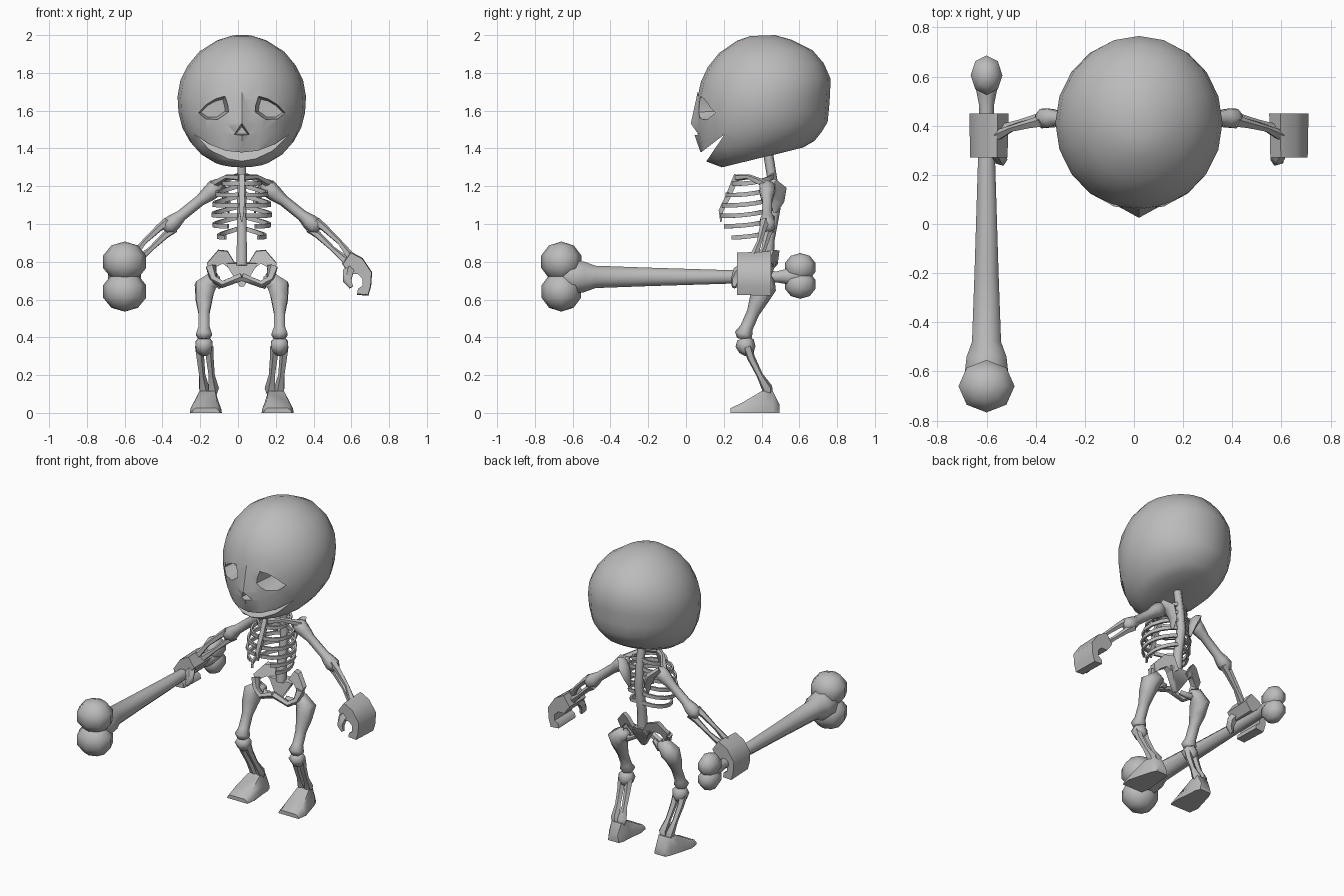
import bpy, bmesh, math
from mathutils import Vector, Matrix

if "Cube" in bpy.data.objects:
    bpy.data.objects.remove(bpy.data.objects["Cube"])

CX = 0.02  # symmetry plane of the body
bone = bpy.data.materials.new("bone_grey")
bone.diffuse_color = (0.5, 0.5, 0.5, 1)
bone.use_nodes = True
bone.node_tree.nodes["Principled BSDF"].inputs["Base Color"].default_value = bone.diffuse_color


def finish(name, bm, angle=70):
    bmesh.ops.recalc_face_normals(bm, faces=bm.faces[:])
    me = bpy.data.meshes.new(name)
    bm.to_mesh(me)
    bm.free()
    ob = bpy.data.objects.new(name, me)
    bpy.context.collection.objects.link(ob)
    me.materials.append(bone)
    shade(ob, angle)
    return ob


def shade(ob, angle):
    bpy.ops.object.select_all(action='DESELECT')
    ob.select_set(True)
    bpy.context.view_layer.objects.active = ob
    bpy.ops.object.shade_smooth_by_angle(angle=math.radians(angle))


def loft(name, rings, s=1, cx=CX, angle=70):
    """Skin a list of equal point rings; s=-1 mirrors about the body plane."""
    bm = bmesh.new()
    vs = [[bm.verts.new((cx + s * p[0], p[1], p[2])) for p in r] for r in rings]
    n = len(rings[0])
    for a, b in zip(vs, vs[1:]):
        for i in range(n):
            j = (i + 1) % n
            bm.faces.new((a[i], a[j], b[j], b[i]))
    bm.faces.new(vs[0][::-1])
    bm.faces.new(vs[-1])
    return finish(name, bm, angle)


def tube(name, pts, s=1, sides=6, flat=1.0, cx=CX):
    """Tapered tube through (x, y, z, radius) points; flat squashes its thickness."""
    P = [Vector(p[:3]) for p in pts]
    chord = (P[-1] - P[0]).normalized()
    ref = Vector((0, 1, 0)) if abs(chord.z) > 0.8 else Vector((0, 0, 1))
    rings = []
    for i, p in enumerate(P):
        t = (P[min(i + 1, len(P) - 1)] - P[max(i - 1, 0)]).normalized()
        u = t.cross(ref).normalized()
        v = u.cross(t)
        r = pts[i][3]
        rings.append([p + u * (r * flat * math.cos(a)) + v * (r * math.sin(a))
                      for a in (2 * math.pi * (k + 0.5) / sides for k in range(sides))])
    return loft(name, rings, s, cx)


def lobe(name, c, r, seg=8, rings=5):
    bm = bmesh.new()
    bmesh.ops.create_uvsphere(bm, u_segments=seg, v_segments=rings, radius=1,
                              matrix=Matrix.Translation(c) @ Matrix.Diagonal((*r, 1)))
    return finish(name, bm)


def prism(name, outline, y0, y1, s=1, shrink=1.0, angle=50):
    """Extrude an (x, z) outline along y, optionally shrinking the far end."""
    mx = sum(p[0] for p in outline) / len(outline)
    mz = sum(p[1] for p in outline) / len(outline)
    far = [(mx + (x - mx) * shrink, y1, mz + (z - mz) * shrink) for x, z in outline]
    return loft(name, [[(x, y0, z) for x, z in outline], far], s, angle=angle)


# Skull: tilted rings given as front y, front z, back y, back z, half width
SKULL = [(.36, 1.345, .46, 1.365, .04), (.19, 1.30, .62, 1.405, .17), (.11, 1.33, .68, 1.44, .225),
         (.075, 1.385, .72, 1.49, .275), (.055, 1.48, .75, 1.54, .315), (.055, 1.57, .757, 1.61, .335),
         (.06, 1.66, .763, 1.69, .34), (.078, 1.75, .765, 1.77, .325), (.115, 1.83, .73, 1.85, .285),
         (.175, 1.905, .67, 1.92, .225), (.27, 1.97, .56, 1.975, .13), (.34, 1.995, .47, 2.0, .05)]
rings = []
for yf, zf, yb, zb, hw in SKULL:
    ring = []
    for k in range(20):
        a = 2 * math.pi * k / 20
        f = (1 - math.cos(a)) / 2
        ring.append((hw * math.sin(a), yf + (yb - yf) * f, zf + (zb - zf) * f))
    rings.append(ring)
skull = loft("skull", rings)

# Nose ridge
bm = bmesh.new()
top, tip, low, back = [bm.verts.new((CX, y, z)) for y, z in
                       ((.062, 1.70), (.025, 1.53), (.075, 1.385), (.12, 1.53))]
for s in (1, -1):
    side = bm.verts.new((CX + s * .085, .072, 1.53))
    for a, b in ((top, tip), (tip, low), (low, back), (back, top)):
        bm.faces.new((a, b, side))
nose = finish("nose_ridge", bm, 50)

# Sockets, nostril and mouth are cut out of the skull
EYE = [(.263, 1.58), (.2, 1.64), (.136, 1.676), (.078, 1.69), (.06, 1.63),
       (.057, 1.59), (.126, 1.54), (.205, 1.54)]
cutters = [prism("eye_cutter", EYE, -.05, .23, s, .62) for s in (1, -1)]
cutters.append(prism("nostril_cutter", [(-.06, 1.465), (.06, 1.465), (0, 1.54)], 0, .10, 1, .5))
MOUTH = [(.205, 1.475), (.07, 1.372), (-.05, 1.29), (-.03, 1.2), (.105, 1.328)]
cutters.append(loft("mouth_cutter", [[(x, y, z) for y, z in MOUTH] for x in (-.5, .5)]))


def boolean(ob, other, op):
    m = ob.modifiers.new(op, 'BOOLEAN')
    m.object, m.operation, m.solver = other, op, 'EXACT'
    bpy.context.view_layer.objects.active = ob
    bpy.ops.object.modifier_apply(modifier=m.name)
    bpy.data.objects.remove(other)


boolean(skull, nose, 'UNION')
for c in cutters:
    boolean(skull, c, 'DIFFERENCE')
shade(skull, 40)

# Spine, breastbone and sacrum
tube("spine", [(0, .43, 1.40, .026), (0, .46, 1.22, .026), (0, .47, 1.08, .03),
               (0, .44, .92, .03), (0, .43, .78, .033)])
tube("breastbone", [(0, .27, 1.26, .022), (0, .225, 1.15, .02), (0, .185, 1.07, .018),
                    (0, .185, 1.01, .005)], sides=4)
loft("sacrum", [[(-.085, .42, .79), (.085, .42, .79), (.085, .48, .80), (-.085, .48, .80)],
                [(-.012, .40, .67), (.012, .40, .67), (.012, .43, .67), (-.012, .43, .67)]])

# Ribs: front height, half width, front y
RIBS = [(1.215, .10, .25), (1.155, .135, .215), (1.10, .15, .195),
        (1.045, .155, .188), (.99, .148, .19), (.93, .125, .21)]

for s, label in ((1, "left"), (-1, "right")):
    for n, (z, hw, yf) in enumerate(RIBS):
        start = 0.04 if n < 4 else 0.16 + 0.08 * (n - 4)
        pts = []
        for k in range(8):
            t = start + (1 - start) * k / 7
            a = math.pi * t
            mid = (yf + .465) / 2
            pts.append((hw * math.sin(a), mid - (.465 - yf) / 2 * math.cos(a),
                        z + .05 * t - .02 * math.sin(a), .016))
        tube(f"{label}_rib_{n + 1}", pts, s, 4, .6)

    # Shoulder girdle
    tube(f"{label}_collarbone", [(.01, .27, 1.245, .018), (.08, .33, 1.25, .014), (.15, .42, 1.21, .022)], s, 5)
    tube(f"{label}_shoulder_blade", [(.14, .45, 1.22, .035), (.10, .485, 1.18, .05),
                                     (.075, .485, 1.12, .035), (.07, .47, 1.06, .01)], s, 6, .55)

    # Arm
    tube(f"{label}_upper_arm", [(.11, .43, 1.215, .02), (.135, .43, 1.195, .048), (.175, .43, 1.16, .042),
                                (.22, .43, 1.125, .03), (.32, .43, 1.045, .03), (.355, .43, 1.015, .042),
                                (.385, .43, .99, .046), (.41, .425, .97, .025)], s)
    for name, d, e in (("radius", .018, -.012), ("ulna", -.018, .012)):
        tube(f"{label}_{name}", [(.375 + d, .43 + e, .995 + d, .026), (.42 + d, .42 + e, .96 + d, .02),
                                 (.50 + d, .40 + e, .885 + d, .014), (.57 + d * .6, .37 + e, .81 + d * .6, .024)], s, 5)

    # Curled hand and thumb
    HAND = [(.53, .79), (.575, .855), (.64, .82), (.69, .745), (.685, .67), (.67, .62), (.61, .625),
            (.615, .655), (.64, .67), (.64, .71), (.615, .735), (.57, .735)]
    prism(f"{label}_hand", HAND, .45, .27, s, .95)
    tube(f"{label}_thumb", [(.59, .33, .79, .03), (.565, .275, .745, .03), (.56, .26, .70, .025),
                            (.58, .255, .665, .012)], s, 5)

    # Hip blade and pubic arch
    blade = [(.03, .45, .78), (.075, .46, .855), (.125, .43, .86), (.185, .40, .79),
             (.165, .39, .735), (.13, .40, .775), (.10, .42, .79), (.06, .43, .76)]
    loft(f"{label}_hip_blade", [blade, [(x, y + .035, z + .004) for x, y, z in blade]], s, angle=50)
    tube(f"{label}_pubic_arch", [(.165, .40, .775, .03), (.15, .38, .71, .022), (.10, .36, .68, .02),
                                 (.05, .355, .70, .02), (0, .35, .72, .022)], s, 5)
    tube(f"{label}_seat_bone", [(.15, .41, .73, .022), (.115, .42, .675, .022), (.06, .39, .70, .016)], s, 5)

    # Leg
    tube(f"{label}_thigh", [(.115, .42, .70, .025), (.155, .42, .70, .05), (.195, .415, .665, .064),
                            (.20, .385, .60, .05), (.20, .355, .53, .034), (.20, .32, .45, .034),
                            (.20, .305, .415, .048), (.20, .30, .39, .03)], s)
    tube(f"{label}_knee", [(.20, .30, .395, .03), (.20, .31, .37, .052), (.20, .325, .335, .046),
                           (.198, .335, .31, .025)], s)
    for name, d in (("shin", -.024), ("calf_bone", .026)):
        tube(f"{label}_{name}", [(.20 + d, .325, .35, .026), (.195 + d, .345, .29, .022),
                                 (.185 + d, .39, .20, .018), (.175 + d, .43, .13, .03),
                                 (.175 + d * .7, .435, .10, .025)], s, 5)

    # Foot: y, centre x, bottom and top half width, height
    FOOT = [(.235, .19, .075, .055, .025), (.30, .19, .085, .06, .055), (.40, .182, .065, .042, .115),
            (.46, .175, .055, .036, .115), (.495, .172, .04, .03, .045)]
    loft(f"{label}_foot", [[(c - b, y, 0), (c + b, y, 0), (c + b * .95, y, h * .45), (c + t, y, h),
                            (c - t, y, h), (c - b * .95, y, h * .45)] for y, c, b, t, h in FOOT], s, angle=55)

# Big bone club held in the right hand
BX = -.6
tube("club_shaft", [(BX, -.68, .72, .07), (BX, -.60, .72, .095), (BX, -.54, .72, .088), (BX, -.48, .72, .064),
                    (BX, -.2, .72, .053), (BX, .25, .72, .038), (BX, .48, .72, .032),
                    (BX, .54, .722, .045), (BX, .60, .725, .055), (BX, .64, .725, .04)], 1, 8, cx=0)
lobe("club_head_upper", (BX, -.66, .80), (.12, .112, .107))
lobe("club_head_lower", (BX, -.66, .643), (.12, .11, .107))
lobe("club_end_upper", (BX, .605, .77), (.068, .085, .076))
lobe("club_end_lower", (BX, .605, .68), (.068, .085, .076))
